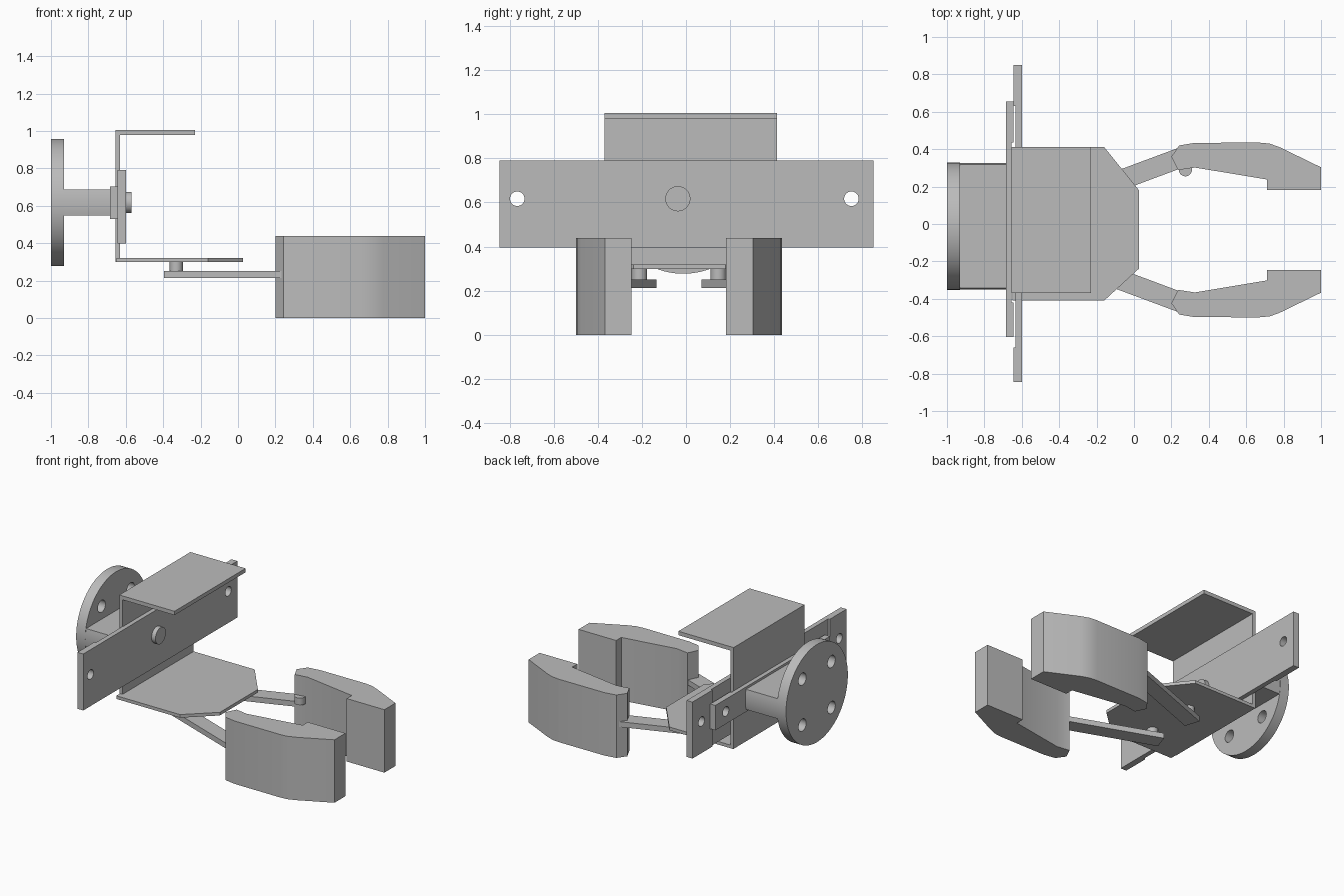
import bpy, bmesh, math
from mathutils import Matrix, Vector

cube = bpy.data.objects.get("Cube")
if cube:
    bpy.data.objects.remove(cube, do_unlink=True)

MID = -0.032    # y of the gripper's mirror plane
AXIS_Z = 0.617  # height of the mounting axis

grey = bpy.data.materials.new("plain grey")
grey.use_nodes = True
grey.diffuse_color = (0.5, 0.5, 0.5, 1)
grey.node_tree.nodes["Principled BSDF"].inputs["Base Color"].default_value = grey.diffuse_color


def finish(name, bm, smooth=True):
    bmesh.ops.recalc_face_normals(bm, faces=bm.faces[:])
    mesh = bpy.data.meshes.new(name)
    bm.to_mesh(mesh)
    bm.free()
    obj = bpy.data.objects.new(name, mesh)
    bpy.context.collection.objects.link(obj)
    mesh.materials.append(grey)
    if smooth:
        shade(obj)
    return obj


def shade(obj):
    bpy.ops.object.select_all(action='DESELECT')
    obj.select_set(True)
    bpy.context.view_layer.objects.active = obj
    bpy.ops.object.shade_smooth_by_angle(angle=math.radians(25))


def prism(name, points, low, high, plane="xy", smooth=False):
    """Extrude an outline along z (plane xy) or along y (plane xz)."""
    bm = bmesh.new()
    if plane == "xy":
        verts = [bm.verts.new((a, b, low)) for a, b in points]
        step = Vector((0, 0, high - low))
    else:
        verts = [bm.verts.new((a, low, b)) for a, b in points]
        step = Vector((0, high - low, 0))
    face = bm.faces.new(verts)
    out = bmesh.ops.extrude_face_region(bm, geom=[face])
    moved = [g for g in out["geom"] if isinstance(g, bmesh.types.BMVert)]
    bmesh.ops.translate(bm, verts=moved, vec=step)
    return finish(name, bm, smooth)


def cylinder(name, radius, low, high, centre, axis="z", sides=48):
    """Centre is (x, y) for a z cylinder and (y, z) for an x cylinder."""
    bm = bmesh.new()
    bmesh.ops.create_cone(bm, cap_ends=True, segments=sides, radius1=radius,
                          radius2=radius, depth=high - low)
    mid = (low + high) / 2
    if axis == "z":
        place = Matrix.Translation((*centre, mid))
    else:
        place = Matrix.Translation((mid, *centre)) @ Matrix.Rotation(math.pi / 2, 4, 'Y')
    bmesh.ops.transform(bm, matrix=place, verts=bm.verts[:])
    return finish(name, bm)


def drill(obj, radius, centres):
    """Cut round holes through the part along x."""
    cutters = [cylinder("hole_cutter", radius, -1.2, -0.4, c, "x", 32) for c in centres]
    for cutter in cutters:
        mod = obj.modifiers.new("hole", 'BOOLEAN')
        mod.operation = 'DIFFERENCE'
        mod.solver = 'EXACT'
        mod.object = cutter
    bpy.context.view_layer.update()
    graph = bpy.context.evaluated_depsgraph_get()
    cut = bpy.data.meshes.new_from_object(obj.evaluated_get(graph))
    obj.modifiers.clear()
    obj.data = cut
    for cutter in cutters:
        bpy.data.objects.remove(cutter, do_unlink=True)
    shade(obj)


def mirrored(points):
    return [(x, 2 * MID - y) for x, y in points]


# Round mounting flange with four bolt holes
flange_y = -0.012
flange = cylinder("mounting_flange", 0.34, -1, -0.93, (flange_y, AXIS_Z), "x", 96)
drill(flange, 0.042, [(flange_y + 0.16 * a, AXIS_Z + 0.16 * b)
                      for a in (-1, 1) for b in (-1, 1)])

# Flat web behind the flange, its ends following the flange rim
bm = bmesh.new()
half = math.asin(0.07 / 0.34)
rim = [half * (i / 4 - 1) for i in range(9)]
rim += [math.pi + a for a in rim]
verts = [bm.verts.new((-0.93, flange_y + 0.338 * math.cos(a), AXIS_Z + 0.34 * math.sin(a)))
         for a in rim]
out = bmesh.ops.extrude_face_region(bm, geom=[bm.faces.new(verts)])
bmesh.ops.translate(bm, vec=(0.25, 0, 0),
                    verts=[g for g in out["geom"] if isinstance(g, bmesh.types.BMVert)])
finish("flange_web", bm)

# Rear clamp bar, stepped over the bracket wall
bar = prism("clamp_bar", [(-0.685, -0.605), (-0.645, -0.605), (-0.645, -0.42), (-0.655, -0.42),
                          (-0.655, 0.435), (-0.645, 0.435), (-0.645, 0.655), (-0.685, 0.655)],
            0.53, 0.703)
drill(bar, 0.033, [(-0.49, AXIS_Z), (0.54, AXIS_Z)])

# Long front plate with thicker ends
plate = prism("long_plate", [(-0.645, -0.845), (-0.6, -0.845), (-0.6, 0.85), (-0.645, 0.85),
                             (-0.645, 0.63), (-0.633, 0.63), (-0.633, -0.66), (-0.645, -0.66)],
              0.397, 0.79)
drill(plate, 0.033, [(-0.765, AXIS_Z), (0.75, AXIS_Z)])
cylinder("centre_bolt", 0.057, -0.61, -0.57, (-0.037, AXIS_Z), "x")

# Bracket: wall with top flange, and a chamfered base plate
prism("bracket", [(-0.655, 0.3), (-0.63, 0.3), (-0.63, 0.978), (-0.23, 0.978),
                  (-0.23, 1.005), (-0.655, 1.005)], -0.37, 0.412, "xz")
prism("base_plate", [(-0.65, -0.41), (-0.16, -0.41), (0.027, -0.238), (0.027, 0.18),
                     (-0.16, 0.412), (-0.65, 0.412)], 0.298, 0.32)

# Arms, pivots and fingers on both sides
arm = [(-0.36, 0.07), (-0.395, 0.172), (0.24, 0.408), (0.27, 0.305)]
finger = [(0.2, 0.36), (0.242, 0.42), (0.325, 0.434), (0.67, 0.435), (0.725, 0.43),
          (0.78, 0.41), (1, 0.303), (1, 0.182), (0.71, 0.182), (0.71, 0.238),
          (0.325, 0.302), (0.235, 0.288)]
for side, flip in (("back", lambda p: p), ("front", mirrored)):
    prism(side + "_arm", flip(arm), 0.213, 0.25)
    cylinder(side + "_pivot", 0.035, 0.25, 0.3, flip([(-0.33, 0.147)])[0])
    prism(side + "_finger", flip(finger), 0, 0.438, smooth=True)
cylinder("back_finger_peg", 0.035, 0.25, 0.3, (0.275, 0.29))
